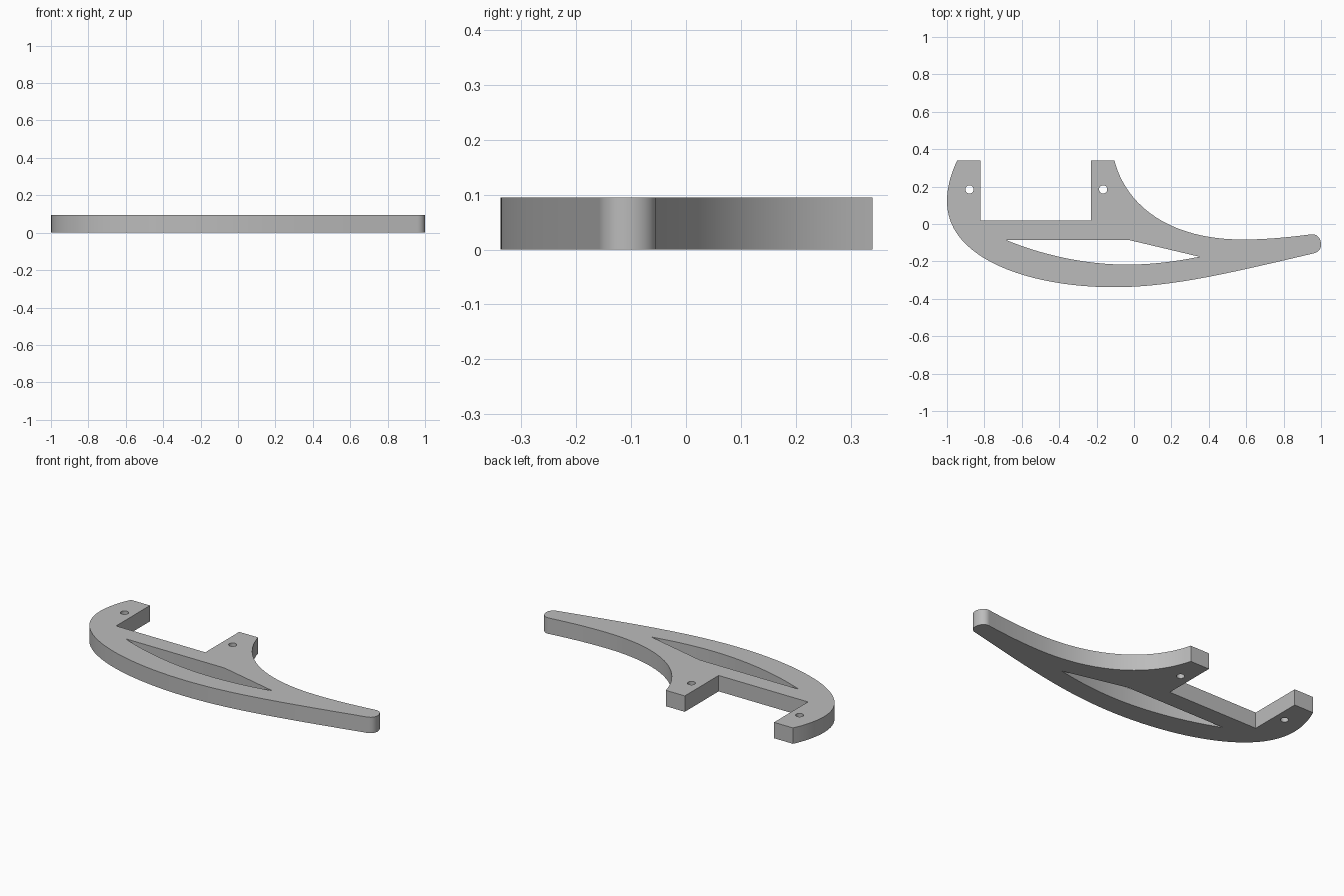
import bpy
import bmesh
import math

HEIGHT = 0.095
HOLE_RADIUS = 0.022

default = bpy.data.objects.get("Cube")
if default:
    bpy.data.objects.remove(default, do_unlink=True)


def make_material(name, colour):
    material = bpy.data.materials.new(name)
    material.use_nodes = True
    material.diffuse_color = colour
    material.node_tree.nodes["Principled BSDF"].inputs["Base Color"].default_value = colour
    return material


def add_loop(curve, knots):
    """Closed loop; each knot is (point, incoming handle, outgoing handle), None = straight."""
    spline = curve.splines.new("BEZIER")
    spline.bezier_points.add(len(knots) - 1)
    spline.use_cyclic_u = True
    spline.resolution_u = 24
    for bezier, (point, incoming, outgoing) in zip(spline.bezier_points, knots):
        bezier.co = (*point, 0)
        bezier.handle_left_type = "FREE" if incoming else "VECTOR"
        bezier.handle_right_type = "FREE" if outgoing else "VECTOR"
        bezier.handle_left = (*(incoming or point), 0)
        bezier.handle_right = (*(outgoing or point), 0)


def add_circle(curve, centre, radius):
    """Round hole made of four quarter arcs."""
    knots = []
    reach = radius * 4 / 3 * math.tan(math.pi / 8)
    for quarter in range(4):
        angle = quarter * math.pi / 2
        c, s = math.cos(angle), math.sin(angle)
        x, y = centre[0] + radius * c, centre[1] + radius * s
        knots.append(((x, y), (x + reach * s, y - reach * c), (x - reach * s, y + reach * c)))
    add_loop(curve, knots)
    curve.splines[-1].resolution_u = 8


curve = bpy.data.curves.new("handle_profile", "CURVE")
curve.dimensions = "2D"
curve.fill_mode = "BOTH"
curve.extrude = HEIGHT / 2

# Outer outline: two mounting lugs, concave neck, rounded tip, swept belly
add_loop(curve, [
    ((-0.945, 0.34), (-0.975, 0.28), None),
    ((-0.82, 0.34), None, None),
    ((-0.82, 0.02), None, None),
    ((-0.23, 0.02), None, None),
    ((-0.23, 0.34), None, None),
    ((-0.105, 0.34), None, (-0.04, 0.09)),
    ((0.58, -0.083), (0.2, -0.083), (0.72, -0.083)),
    ((0.95, -0.055), (0.85, -0.068), (0.98, -0.052)),
    ((1, -0.11), (1, -0.08), (1, -0.135)),
    ((0.957, -0.158), (0.985, -0.152), (0.5, -0.265)),
    ((-0.11, -0.338), (0.2, -0.338), (-0.55, -0.338)),
    ((-1, 0.12), (-1, -0.19), (-1, 0.2)),
])

# Long crescent window
add_loop(curve, [
    ((-0.685, -0.085), (-0.48, -0.17), None),
    ((-0.03, -0.085), None, None),
    ((0.35, -0.175), None, (0.2, -0.205)),
    ((-0.04, -0.217), (0.08, -0.217), (-0.25, -0.217)),
])

# Screw holes through the lugs
for x in (-0.88, -0.165):
    add_circle(curve, (x, 0.185), HOLE_RADIUS)

# Turn the profile into one solid plate
profile = bpy.data.objects.new("profile", curve)
bpy.context.collection.objects.link(profile)
bpy.context.view_layer.update()
evaluated = profile.evaluated_get(bpy.context.evaluated_depsgraph_get())
mesh = bpy.data.meshes.new_from_object(evaluated)
mesh.name = "curved_handle"
bpy.data.objects.remove(profile, do_unlink=True)

bm = bmesh.new()
bm.from_mesh(mesh)
bmesh.ops.remove_doubles(bm, verts=bm.verts, dist=0.0001)
bmesh.ops.translate(bm, verts=bm.verts, vec=(0, 0, HEIGHT / 2))
bmesh.ops.recalc_face_normals(bm, faces=bm.faces)
bm.to_mesh(mesh)
bm.free()

mesh.materials.clear()
mesh.materials.append(make_material("plain grey", (0.5, 0.5, 0.5, 1)))
handle = bpy.data.objects.new("curved_handle", mesh)
bpy.context.collection.objects.link(handle)

# Smooth walls with crisp rims
bpy.ops.object.select_all(action="DESELECT")
handle.select_set(True)
bpy.context.view_layer.objects.active = handle
bpy.ops.object.shade_smooth_by_angle(angle=math.radians(30))
